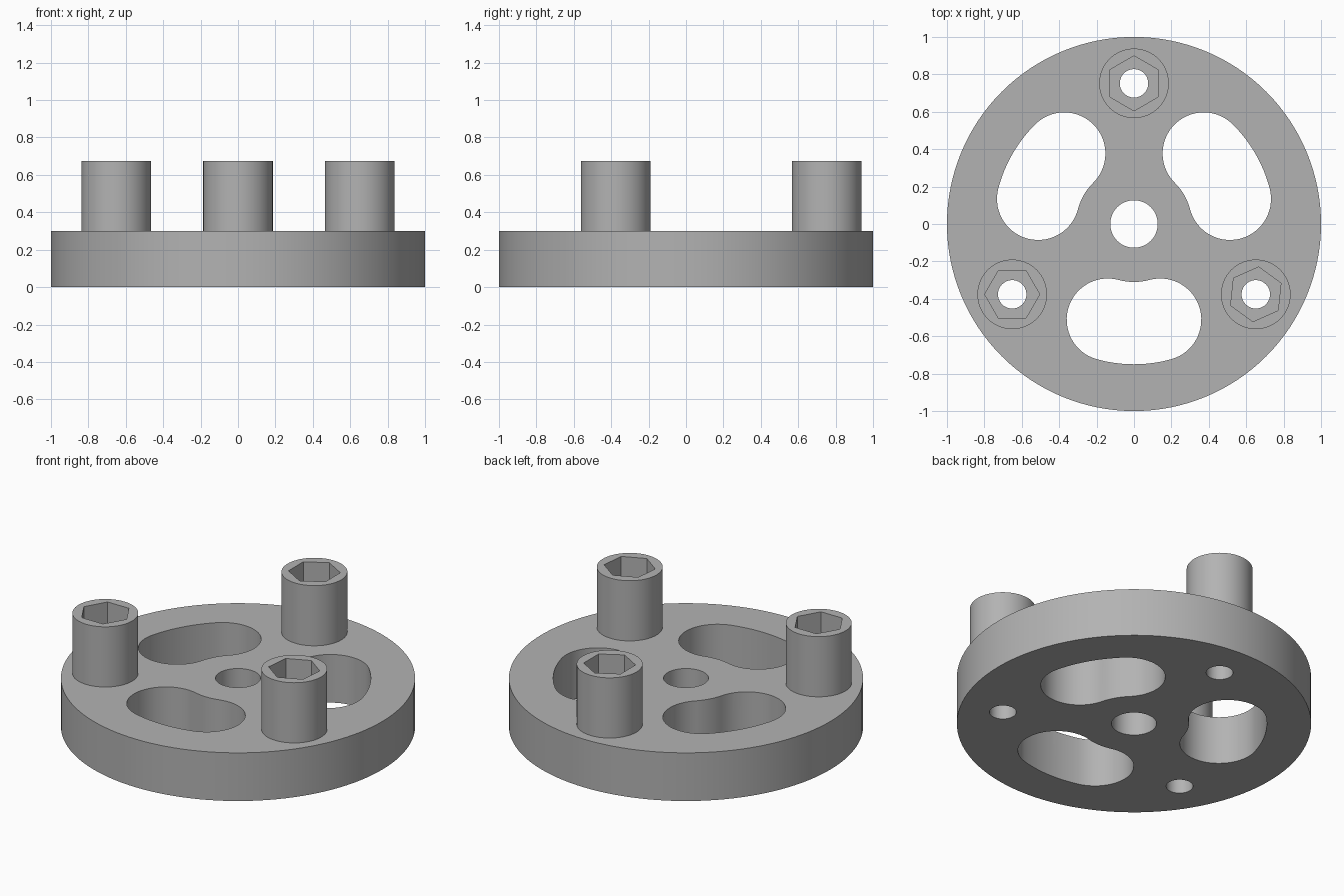
import bpy
import bmesh
from math import sin, cos, radians, tau

if "Cube" in bpy.data.objects:
    bpy.data.objects.remove(bpy.data.objects["Cube"])

PLATE_TOP, BOSS_TOP, POCKET_FLOOR = 0.30, 0.675, 0.45
BOLT_CIRCLE = 0.752

grey = bpy.data.materials.new("plain grey")
grey.use_nodes = True
colour = (0.45, 0.45, 0.45, 1)
grey.diffuse_color = colour
grey.node_tree.nodes["Principled BSDF"].inputs["Base Color"].default_value = colour


def polar(radius, degrees, centre=(0, 0)):
    a = radians(degrees)
    return centre[0] + radius * cos(a), centre[1] + radius * sin(a)


def arc(radius, start, end, steps, centre=(0, 0)):
    return [polar(radius, start + (end - start) * i / steps, centre)
            for i in range(steps + 1)]


def ring(radius, sides, centre=(0, 0), turn=0):
    return arc(radius, turn, turn + 360, sides, centre)[:-1]


def prism(name, outline, bottom, top):
    """Extrude a closed outline upward into a solid."""
    bm = bmesh.new()
    face = bm.faces.new([bm.verts.new((x, y, bottom)) for x, y in outline])
    result = bmesh.ops.extrude_face_region(bm, geom=[face])
    raised = [v for v in result["geom"] if isinstance(v, bmesh.types.BMVert)]
    bmesh.ops.translate(bm, verts=raised, vec=(0, 0, top - bottom))
    bmesh.ops.recalc_face_normals(bm, faces=bm.faces)
    mesh = bpy.data.meshes.new(name)
    bm.to_mesh(mesh)
    bm.free()
    mesh.materials.append(grey)
    obj = bpy.data.objects.new(name, mesh)
    bpy.context.collection.objects.link(obj)
    return obj


def cut(target, outline, bottom, top):
    """Subtract an extruded outline and discard the cutter."""
    cutter = prism("cutter", outline, bottom, top)
    cutter.hide_render = True
    mod = target.modifiers.new("cut", "BOOLEAN")
    mod.operation, mod.solver, mod.object = "DIFFERENCE", "EXACT", cutter
    activate(target)
    bpy.ops.object.modifier_apply(modifier=mod.name)
    bpy.data.objects.remove(cutter)


def activate(obj):
    bpy.ops.object.select_all(action="DESELECT")
    obj.select_set(True)
    bpy.context.view_layer.objects.active = obj


def smooth(obj):
    activate(obj)
    bpy.ops.object.shade_smooth_by_angle(angle=radians(30))


def curved_slot(middle, half_angle=15.3, radius=0.53, half_width=0.22):
    """Rounded slot that follows an arc about the plate centre."""
    a, b = middle - half_angle, middle + half_angle
    return (arc(radius + half_width, a, b, 12)
            + arc(half_width, b, b + 180, 28, polar(radius, b))[1:]
            + arc(radius - half_width, b, a, 12)[1:]
            + arc(half_width, a + 180, a + 360, 28, polar(radius, a))[1:-1])


# Round plate with centre bore and three curved slots
plate = prism("plate", ring(1, 128), 0, PLATE_TOP)
cut(plate, ring(0.127, 48), -0.1, BOSS_TOP)
for middle in (30, 150, 270):
    cut(plate, curved_slot(middle), -0.1, BOSS_TOP)

# Three bosses, each with a hexagonal pocket and a through hole
for side, angle, hex_turn in (("back", 90, 30), ("left", 330, 24), ("right", 210, 0)):
    centre = polar(BOLT_CIRCLE, angle)
    boss = prism(side + "_boss", ring(0.186, 64, centre), PLATE_TOP, BOSS_TOP)
    cut(boss, ring(0.147, 6, centre, hex_turn), POCKET_FLOOR, 1)
    bore = ring(0.076, 40, centre)
    cut(boss, bore, 0.1, 1)
    cut(plate, bore, -0.1, 1)
    smooth(boss)
smooth(plate)
